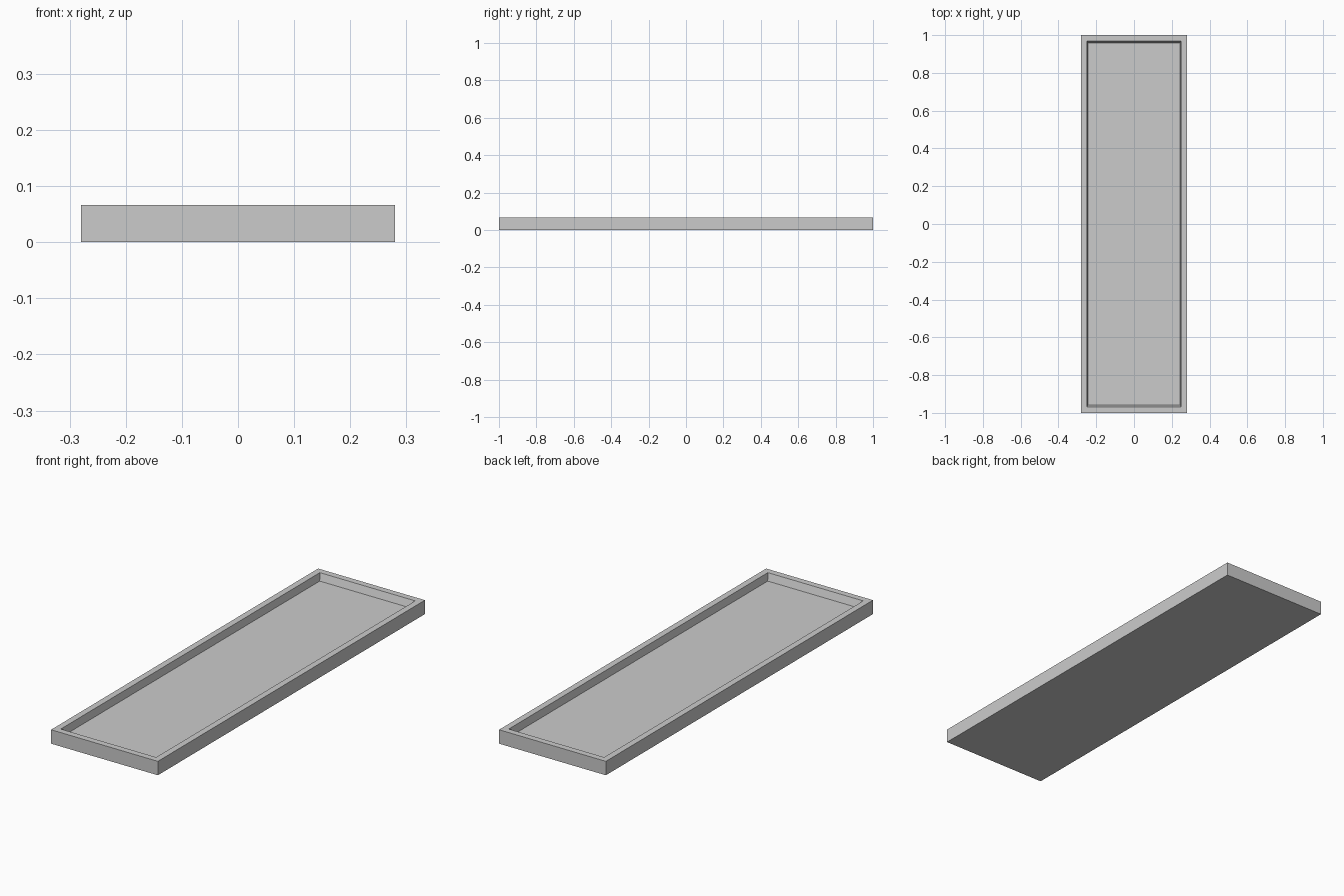
import bpy, bmesh

if "Cube" in bpy.data.objects:
    bpy.data.objects.remove(bpy.data.objects["Cube"])

HEIGHT = 0.066
FLOOR = 0.032


def ring(bm, x, y, z):
    return [bm.verts.new((sx * x, sy * y, z))
            for sx, sy in ((-1, -1), (1, -1), (1, 1), (-1, 1))]


# Shallow tray: outer walls, flat rim, slightly sloped inner walls, floor
bm = bmesh.new()
rings = [ring(bm, *r) for r in (
    (0.28, 1.0, 0.0),
    (0.28, 1.0, HEIGHT),
    (0.25, 0.97, HEIGHT),
    (0.243, 0.959, FLOOR),
)]
for low, high in zip(rings, rings[1:]):
    for i in range(4):
        j = (i + 1) % 4
        bm.faces.new((low[i], low[j], high[j], high[i]))
bm.faces.new(rings[0][::-1])   # underside
bm.faces.new(rings[-1])        # recessed floor

mesh = bpy.data.meshes.new("tray")
bm.to_mesh(mesh)
bm.free()
bpy.context.collection.objects.link(bpy.data.objects.new("tray", mesh))
